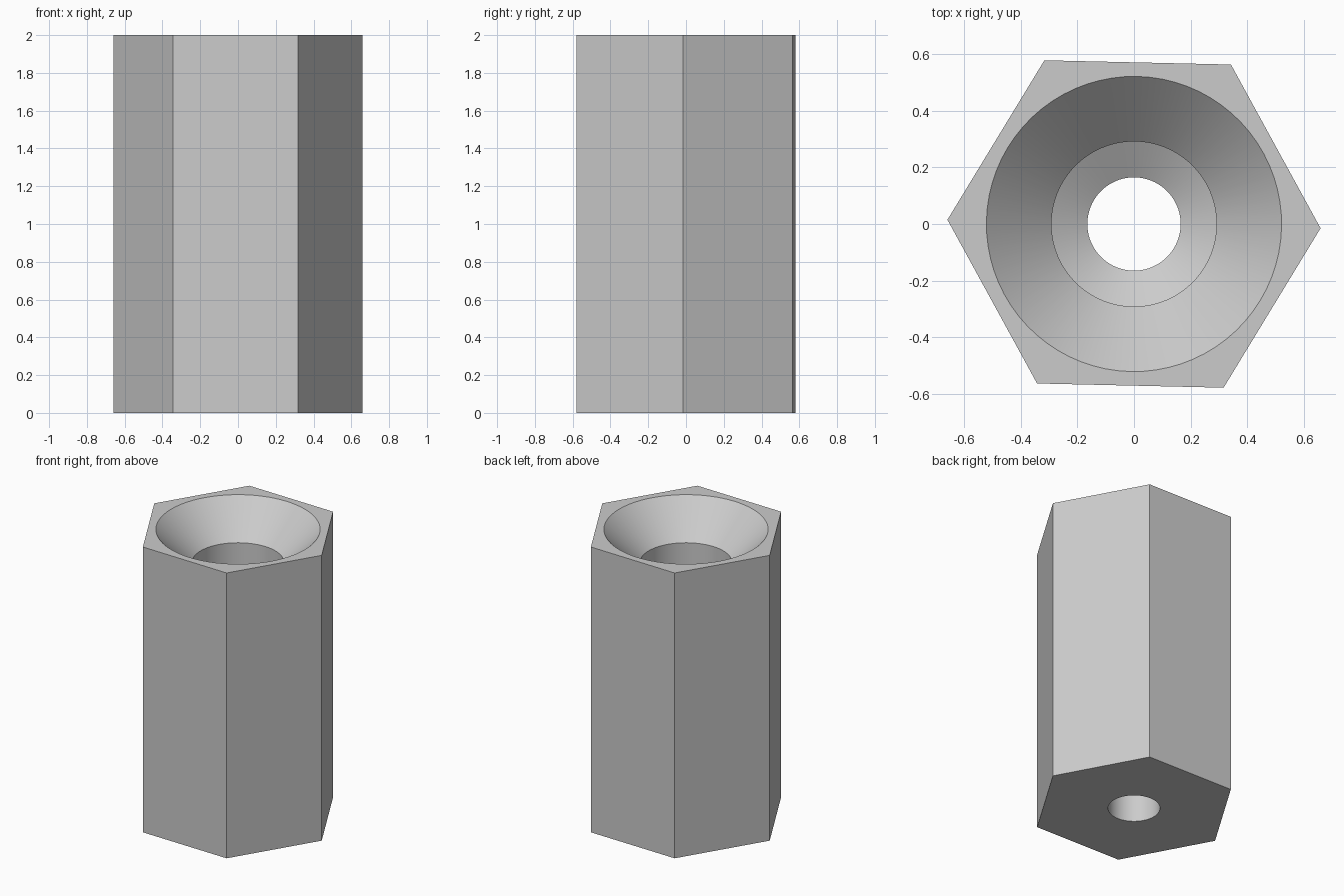
import bpy
import bmesh
from math import cos, pi, radians, sin

cube = bpy.data.objects.get("Cube")
if cube:
    bpy.data.objects.remove(cube, do_unlink=True)

SEGMENTS = 72            # multiple of six, so the hexagon corners are exact
TURN = radians(-1.3)     # slight twist of the hexagon about z
CORNER = 0.66
HEIGHT = 2.0


def ring(bm, radius, z, hexagonal=False):
    """A loop of points: a circle, or a hexagon with that corner radius."""
    verts = []
    for i in range(SEGMENTS):
        a = 2 * pi * i / SEGMENTS
        r = radius
        if hexagonal:
            r *= cos(pi / 6) / cos(a % (pi / 3) - pi / 6)
        verts.append(bm.verts.new((r * cos(a + TURN), r * sin(a + TURN), z)))
    return verts


bm = bmesh.new()
rings = [
    ring(bm, CORNER, 0, True),        # hexagonal outside
    ring(bm, CORNER, HEIGHT, True),
    ring(bm, 0.522, HEIGHT),          # countersink
    ring(bm, 0.292, 1.77),
    ring(bm, 0.292, 0.55),            # wide bore
    ring(bm, 0.165, 0.477),           # drill-point shoulder
    ring(bm, 0.165, 0),               # narrow through hole
]

# Join each loop to the next, closing back to the first
for k, lower in enumerate(rings):
    upper = rings[(k + 1) % len(rings)]
    for i in range(SEGMENTS):
        j = (i + 1) % SEGMENTS
        bm.faces.new((lower[i], lower[j], upper[j], upper[i]))
bmesh.ops.recalc_face_normals(bm, faces=bm.faces)

mesh = bpy.data.meshes.new("hex_spacer")
bm.to_mesh(mesh)
bm.free()
spacer = bpy.data.objects.new("hex_spacer", mesh)
bpy.context.collection.objects.link(spacer)

# Plain grey finish
grey = bpy.data.materials.new("plain_grey")
grey.use_nodes = True
colour = (0.6, 0.6, 0.6, 1)
grey.diffuse_color = colour
grey.node_tree.nodes["Principled BSDF"].inputs["Base Color"].default_value = colour
mesh.materials.append(grey)

# Round bores, crisp edges
bpy.ops.object.select_all(action="DESELECT")
spacer.select_set(True)
bpy.context.view_layer.objects.active = spacer
bpy.ops.object.shade_smooth_by_angle(angle=radians(25))
